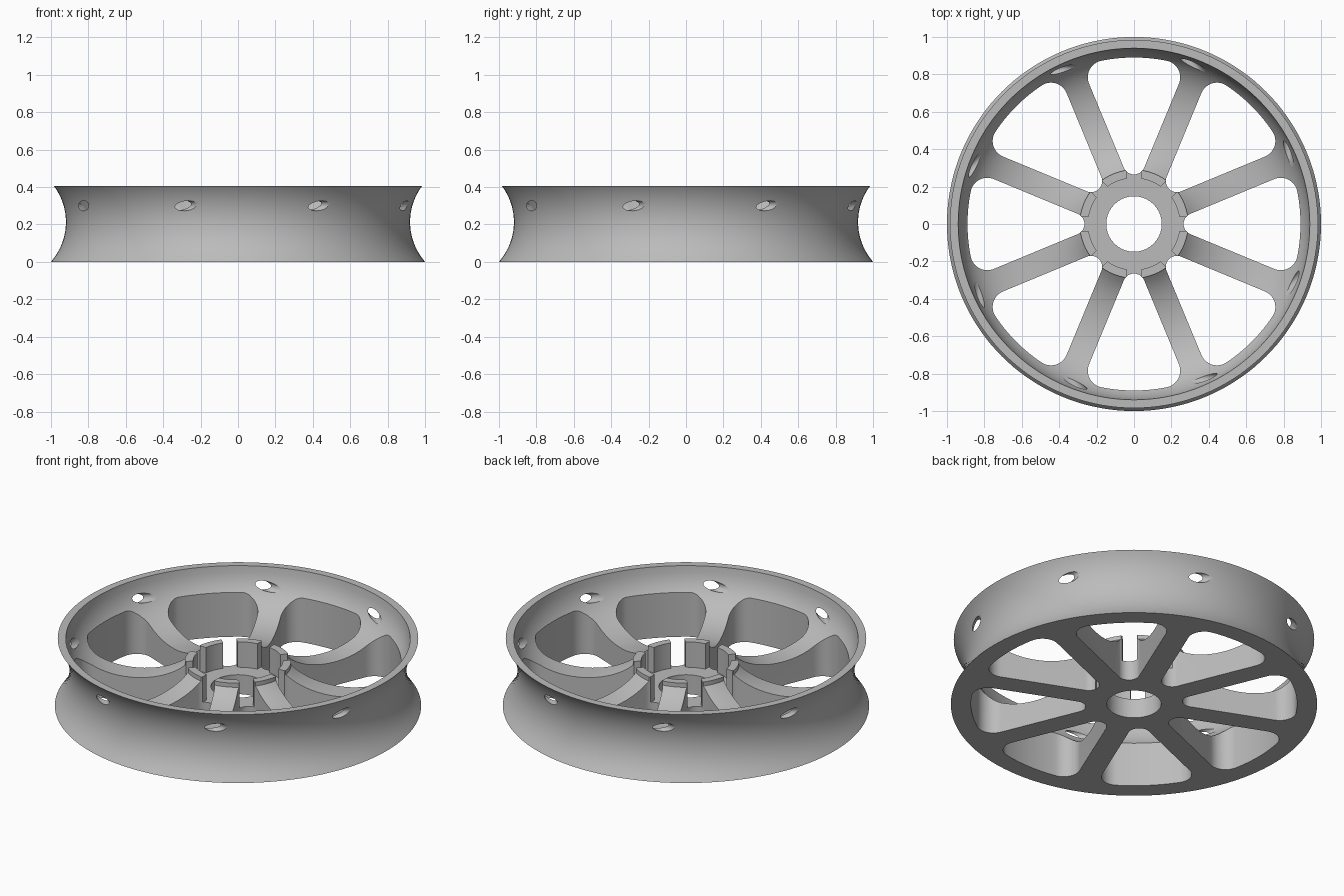
import bpy, bmesh
from math import sin, cos, sqrt, asin, radians, pi
from mathutils import Vector, Matrix
from mathutils.geometry import interpolate_bezier

cube = bpy.data.objects.get("Cube")
if cube:
    bpy.data.objects.remove(cube)

grey = bpy.data.materials.new("plain grey")
grey.use_nodes = True
grey.diffuse_color = (0.5, 0.5, 0.5, 1)
grey.node_tree.nodes["Principled BSDF"].inputs["Base Color"].default_value = (0.5, 0.5, 0.5, 1)

SPOKES = 8
HALF = pi / SPOKES
HEIGHT = 0.405


def make_object(name, bm):
    bmesh.ops.recalc_face_normals(bm, faces=bm.faces)
    mesh = bpy.data.meshes.new(name)
    bm.to_mesh(mesh)
    bm.free()
    mesh.materials.append(grey)
    obj = bpy.data.objects.new(name, mesh)
    bpy.context.collection.objects.link(obj)
    return obj


def arc(cx, cy, r, a0, a1, n):
    return [(cx + r * cos(a0 + (a1 - a0) * i / n),
             cy + r * sin(a0 + (a1 - a0) * i / n)) for i in range(n + 1)]


def revolve(name, profile, steps=144):
    bm = bmesh.new()
    rings = []
    for i in range(steps):
        a = 2 * pi * i / steps
        rings.append([bm.verts.new((r * cos(a), r * sin(a), z)) for r, z in profile])
    count = len(profile)
    for i, ring in enumerate(rings):
        after = rings[(i + 1) % steps]
        for j in range(count):
            k = (j + 1) % count
            bm.faces.new((ring[j], after[j], after[k], ring[k]))
    return make_object(name, bm)


def add_prism(bm, outline, z0, z1, angle):
    turn = Matrix.Rotation(angle, 3, "Z")
    low = [bm.verts.new(turn @ Vector((x, y, z0))) for x, y in outline]
    high = [bm.verts.new(turn @ Vector((x, y, z1))) for x, y in outline]
    bm.faces.new(low[::-1])
    bm.faces.new(high)
    for i in range(len(low)):
        k = (i + 1) % len(low)
        bm.faces.new((low[i], low[k], high[k], high[i]))


def cut(target, cutter):
    cutter.hide_render = True
    mod = target.modifiers.new(cutter.name, "BOOLEAN")
    mod.operation = "DIFFERENCE"
    mod.solver = "EXACT"
    mod.object = cutter
    bpy.context.view_layer.objects.active = target
    bpy.ops.object.modifier_apply(modifier=mod.name)
    bpy.data.objects.remove(cutter)


# Wheel cross-section: grooved rim, dished web, raised hub wall and bearing seat
groove = []
for i in range(21):
    z = HEIGHT * i / 20
    groove.append((min(1.0, 1.24 - sqrt(0.1024 - (z - 0.213) ** 2)), z))
dish = interpolate_bezier(Vector((0.94, HEIGHT)), Vector((0.92, 0.1)),
                          Vector((0.46, 0.08)), Vector((0.29, 0.245)), 24)
hub = [(0.29, 0.27), (0.245, 0.27), (0.245, 0.117), (0.148, 0.117), (0.148, 0)]
wheel = revolve("wheel", groove + [(p.x, p.y) for p in dish] + hub)

# Rounded windows between the spokes
spoke_half, corner, outer = 0.065, 0.09, 0.89
reach = outer - corner
a = HALF - asin((spoke_half + corner) / reach)
side = HALF + pi / 2
cx, cy = reach * cos(a), reach * sin(a)
outline = arc(0, 0, outer, -a, a, 16)
outline += arc(cx, cy, corner, a, side, 12)[1:]
outline += arc(0.324, 0, 0.059, side, 2 * pi - side, 16)
outline += arc(cx, -cy, corner, -side, -a, 12)[:-1]
bm = bmesh.new()
for i in range(SPOKES):
    add_prism(bm, outline, -0.1, 0.6, 2 * HALF * i)
cut(wheel, make_object("window_cutter", bm))

# Slots that split the hub wall into tabs
slot = [(0.2, -0.04), (0.33, -0.04), (0.33, 0.04), (0.2, 0.04)]
bm = bmesh.new()
for i in range(SPOKES):
    add_prism(bm, slot, 0.117, 0.5, 2 * HALF * i)
cut(wheel, make_object("slot_cutter", bm))

# Slanted holes through the rim
bm = bmesh.new()
for i in range(SPOKES):
    place = (Matrix.Rotation(2 * HALF * i, 4, "Z")
             @ Matrix.Translation((-0.825, -0.43, 0.3))
             @ Matrix.Rotation(radians(90), 4, "X"))
    bmesh.ops.create_cone(bm, cap_ends=True, segments=24, radius1=0.027,
                          radius2=0.027, depth=0.28, matrix=place)
cut(wheel, make_object("hole_cutter", bm))

# Smooth shading with crisp edges
bpy.ops.object.select_all(action="DESELECT")
wheel.select_set(True)
bpy.context.view_layer.objects.active = wheel
bpy.ops.object.shade_smooth_by_angle(angle=radians(30))
